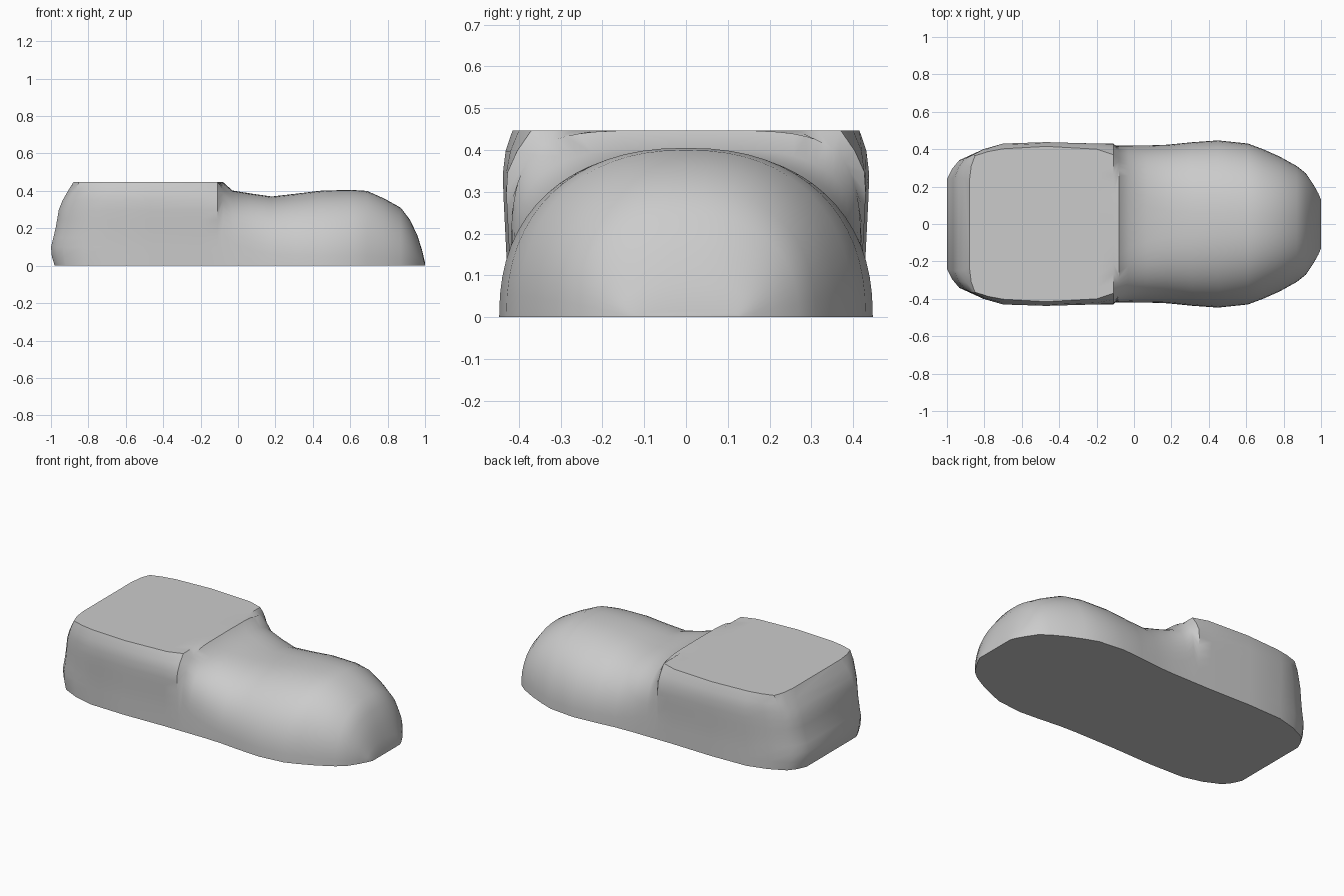
import bpy, bmesh, math

if "Cube" in bpy.data.objects:
    bpy.data.objects.remove(bpy.data.objects["Cube"])

K, J = 9, 7          # points up each side, points across half the top
TOP = 0.447          # height of the flat ankle opening


def interp(pts, t):
    for (a, va), (b, vb) in zip(pts, pts[1:]):
        if t <= b:
            return va + (vb - va) * (t - a) / (b - a)
    return pts[-1][1]


def mirrored(half):
    return half + [(x, -y, z) for x, y, z in reversed(half[:-1])]


# Boxy heel section: bulging side wall, sharp rim, flat top
def heel_section(xb, wb, xt, wt):
    lean = [(0, 0), (.1, -.15), (.22, -.2), (.45, .05), (.67, .22), (.8, .45), (1, 1)]
    side = [(0, wb), (.3, wb + .002), (.75, wb + .012), (.88, (wb + wt) / 2 + .012), (1, wt)]
    half = []
    for i in range(K + 1):
        f = i / K
        half.append((xb + (xt - xb) * interp(lean, f), -interp(side, f), TOP * f))
    half += [(xt, -wt * (1 - j / J), TOP) for j in range(1, J + 1)]
    return mirrored(half)


# Arched forefoot section: upper half of a superellipse
def arch_section(x, w, h, n):
    half = []
    for i in range(K + J + 1):
        a = math.radians(50 * i / K if i <= K else 50 + 40 * (i - K) / J)
        c, s = max(math.cos(a), 0), math.sin(a)
        if i == K + J:
            c = 0
        half.append((x, -w * c ** (2 / n), h * s ** (2 / n)))
    return mirrored(half)


heel = [(-.98, .24, -.88, .23), (-.955, .295, -.87, .31), (-.92, .34, -.85, .365),
        (-.82, .388, -.78, .387), (-.7, .42, -.7, .402), (-.47, .427, -.47, .415),
        (-.2, .42, -.2, .40), (-.11, .42, -.11, .37)]
forefoot = [(-.08, .42, TOP, 5), (-.03, .42, .402, 3.9), (.07, .42, .386, 3.1),
            (.18, .424, .37, 2.6), (.31, .437, .385, 2.4), (.45, .447, .402, 2.3),
            (.61, .43, .405, 2.3), (.69, .40, .40, 2.3), (.78, .36, .36, 2.3),
            (.87, .31, .31, 2.3), (.92, .27, .245, 2.3), (.96, .21, .16, 2.3),
            (.985, .165, .08, 2.3), (1, .13, .015, 2.3)]
sections = [heel_section(*s) for s in heel] + [arch_section(*s) for s in forefoot]

# Loft the sections into one closed shoe body
bm = bmesh.new()
rows = [[bm.verts.new(p) for p in s] for s in sections]
for r, q in zip(rows, rows[1:]):
    for i in range(len(r) - 1):
        bm.faces.new((r[i], q[i], q[i + 1], r[i + 1]))

# Heel and toe end walls
for r in (rows[0], rows[-1]):
    for i in range(K - 1):
        bm.faces.new((r[i], r[i + 1], r[-2 - i], r[-1 - i]))
    bm.faces.new(r[K - 1:len(r) - K + 1])

# Flat sole
bm.faces.new([r[0] for r in rows] + [r[-1] for r in reversed(rows)])
bmesh.ops.recalc_face_normals(bm, faces=bm.faces)

mesh = bpy.data.meshes.new("shoe_body")
bm.to_mesh(mesh)
bm.free()
shoe = bpy.data.objects.new("shoe_body", mesh)
bpy.context.collection.objects.link(shoe)
bpy.context.view_layer.objects.active = shoe
shoe.select_set(True)
bpy.ops.object.shade_smooth_by_angle(angle=math.radians(38))
